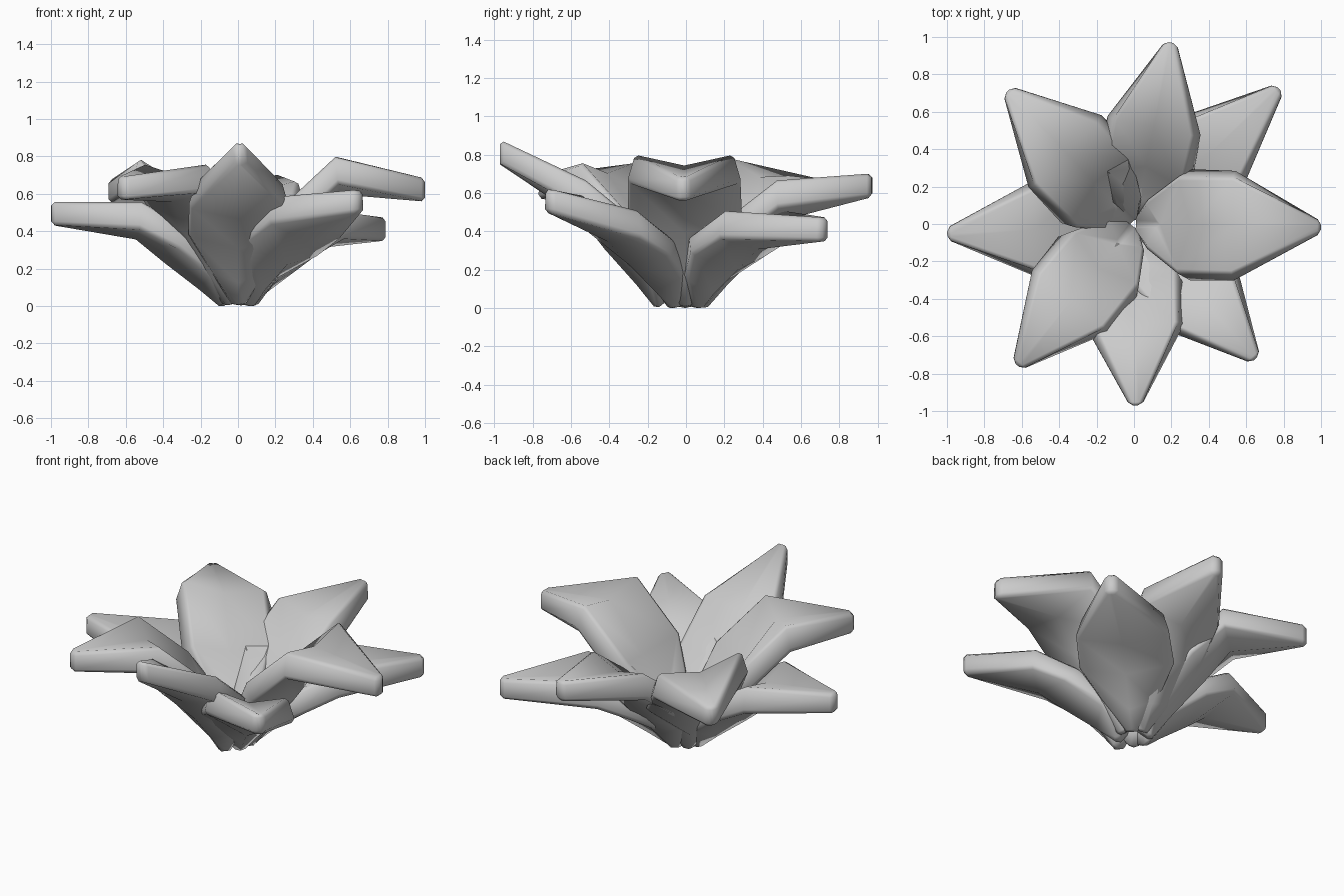
import bpy, bmesh, math
from mathutils import Vector

if "Cube" in bpy.data.objects:
    bpy.data.objects.remove(bpy.data.objects["Cube"])

# each leaf: azimuth, tip radius, tip height, bend height, half width, base radius, twist
LEAVES = [
    (-1, 1.00, 0.62, 0.67, 0.28, 0.05, 0.0),
    (43, 1.06, 0.41, 0.38, 0.25, 0.06, 0.0),
    (78.5, 0.99, 0.64, 0.54, 0.24, 0.06, 0.0),
    (133.5, 0.98, 0.61, 0.61, 0.26, 0.05, 0.05),
    (183, 1.00, 0.495, 0.43, 0.24, 0.05, 0.0),
    (230.5, 0.98, 0.63, 0.63, 0.25, 0.05, 0.0),
    (270.5, 0.97, 0.815, 0.54, 0.25, 0.11, 0.0),
    (312, 0.97, 0.56, 0.42, 0.24, 0.06, -0.04),
]
BEND_R = 0.54
HALF_T = 0.062


def leaf(index, az, tip_r, tip_z, bend_z, width, base_r, twist):
    a = math.radians(az)
    out = Vector((math.cos(a), math.sin(a), 0))
    side = Vector((-math.sin(a), math.cos(a), 0))
    up = Vector((0, 0, 1))
    base = Vector((base_r, 0.03))
    bend = Vector((BEND_R, bend_z))
    slope = (bend - base).normalized()
    n_low = Vector((-slope.y, slope.x))
    n_bend = (n_low * 0.15 + Vector((0, 0.85))).normalized()

    # rows: centre point, half width, edge lift, normal, half thickness, rim tilt
    rows = []
    for t, w, lift, th, tilt in ((0, 0.04, 0.01, 0.06, 0), (0.25, 0.14, 0.09, 0.055, 0.015),
                                 (0.62, width, 0.10, HALF_T, 0.025)):
        rows.append((base.lerp(bend, t), w, lift, n_low, th, tilt))
    rows.append((bend, width, 0.06, n_bend, HALF_T * 1.2, 0.02))
    rows.append((Vector((tip_r, tip_z)), 0.032, 0.0, Vector((0, 1)), HALF_T, 0))

    # folded sheet with thickness
    bm = bmesh.new()
    grid = []
    for k, (p, w, lift, n, th, tilt) in enumerate(rows):
        ring = []
        for layer, cols in ((1, (-1, 0, 1)), (-1, (1, 0, -1))):
            for c in cols:
                tw = twist * c if k in (2, 3) else 0
                q = p + n * (lift * abs(c) + layer * th + tw)
                ring.append(bm.verts.new(out * q.x + up * q.y + side * (c * (w - layer * tilt))))
        grid.append(ring)
    for r0, r1 in zip(grid, grid[1:]):
        for i in range(6):
            j = (i + 1) % 6
            bm.faces.new((r0[i], r0[j], r1[j], r1[i]))
    for r in (grid[0], grid[-1]):
        bm.faces.new((r[0], r[1], r[4], r[5]))
        bm.faces.new((r[1], r[2], r[3], r[4]))
    bmesh.ops.recalc_face_normals(bm, faces=bm.faces)

    # softened rim
    rim = [e for e in bm.edges if len(e.link_faces) == 2
           and e.calc_face_angle() > math.radians(60)]
    bmesh.ops.bevel(bm, geom=rim, offset=0.02, segments=1, profile=0.5,
                    affect='EDGES', clamp_overlap=True)
    for v in bm.verts:
        v.co.z = max(v.co.z, 0.0)

    mesh = bpy.data.meshes.new("leaf_%d" % index)
    bm.to_mesh(mesh)
    bm.free()
    mesh.shade_smooth()
    ob = bpy.data.objects.new("leaf_%d" % index, mesh)
    bpy.context.collection.objects.link(ob)


for k, spec in enumerate(LEAVES, 1):
    leaf(k, *spec)
